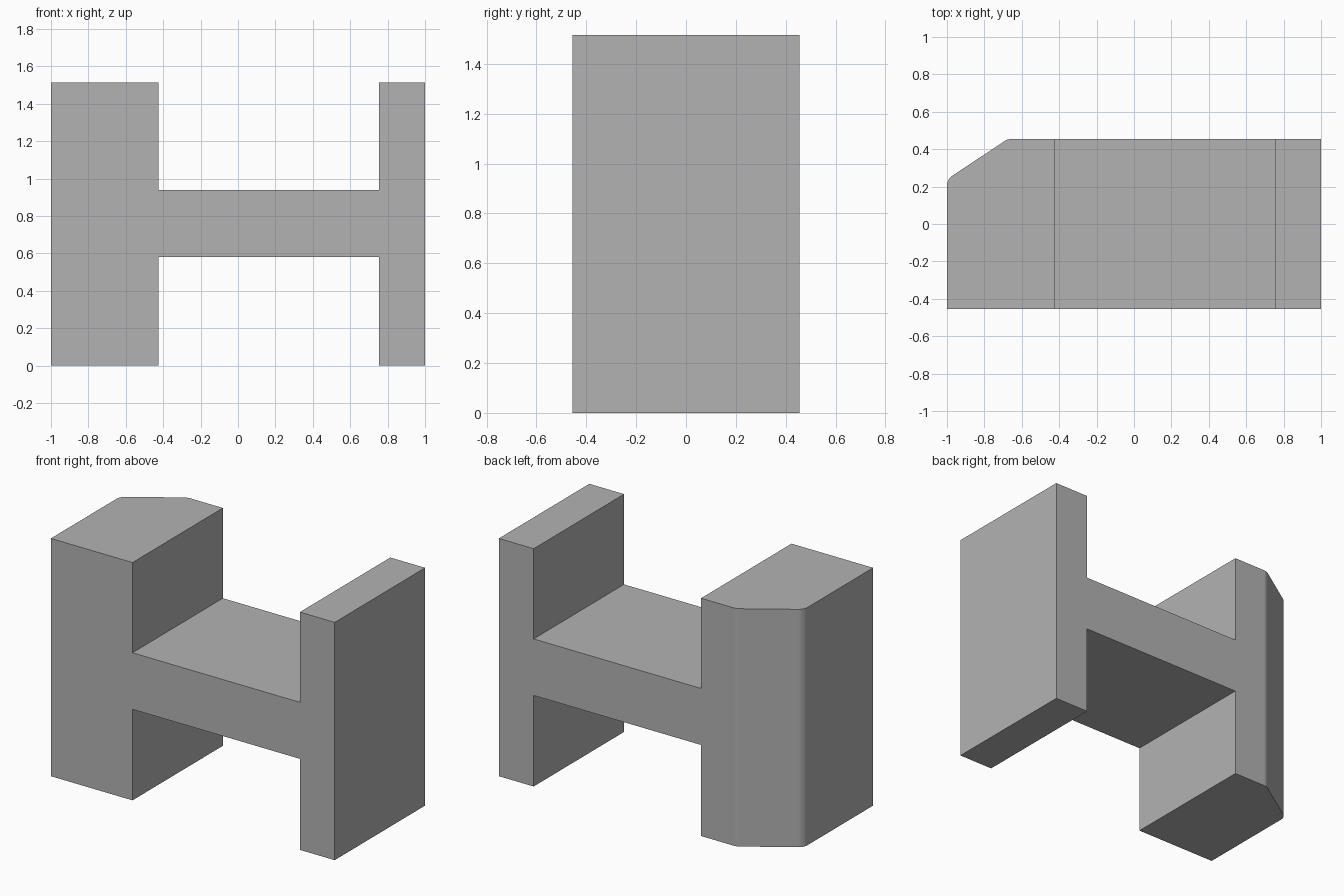
import bpy
import bmesh
from mathutils import Vector

cube = bpy.data.objects.get("Cube")
if cube:
    bpy.data.objects.remove(cube, do_unlink=True)

HALF_DEPTH = 0.455
HEIGHT = 1.515
BLOCK_X, SLAB_X = -0.425, 0.755       # inner faces of the two uprights
BAR_LOW, BAR_HIGH = 0.58, 0.94

# Plain grey material
grey = bpy.data.materials.new("plain_grey")
grey.use_nodes = True
colour = (0.45, 0.45, 0.45, 1)
grey.diffuse_color = colour
grey.node_tree.nodes["Principled BSDF"].inputs["Base Color"].default_value = colour

# H-shaped profile, extruded front to back
profile = [(-1, 0), (BLOCK_X, 0), (BLOCK_X, BAR_LOW), (SLAB_X, BAR_LOW),
           (SLAB_X, 0), (1, 0), (1, HEIGHT), (SLAB_X, HEIGHT),
           (SLAB_X, BAR_HIGH), (BLOCK_X, BAR_HIGH), (BLOCK_X, HEIGHT), (-1, HEIGHT)]
bm = bmesh.new()
face = bm.faces.new([bm.verts.new((x, -HALF_DEPTH, z)) for x, z in profile])
grown = bmesh.ops.extrude_face_region(bm, geom=[face], use_keep_orig=True)
new_verts = [g for g in grown["geom"] if isinstance(g, bmesh.types.BMVert)]
bmesh.ops.translate(bm, vec=(0, 2 * HALF_DEPTH, 0), verts=new_verts)

# Slanted cut across the back corner of the wide block
side = Vector((-1, 0.239, 0))
back = Vector((-0.674, HALF_DEPTH, 0))
slope = back - side
normal = Vector((-slope.y, slope.x, 0)).normalized()
cut = bmesh.ops.bisect_plane(bm, geom=bm.verts[:] + bm.edges[:] + bm.faces[:],
                             plane_co=side, plane_no=normal, clear_outer=True)
rim = [g for g in cut["geom_cut"] if isinstance(g, bmesh.types.BMEdge)]
bmesh.ops.contextual_create(bm, geom=rim)

# Rounded ends of the slanted face
for corner, offset in ((side, 0.032), (back, 0.018)):
    edges = [e for e in bm.edges
             if all((v.co.xy - corner.xy).length < 0.001 for v in e.verts)]
    bmesh.ops.bevel(bm, geom=edges, offset=offset, segments=6, profile=0.5,
                    affect='EDGES')

bmesh.ops.recalc_face_normals(bm, faces=bm.faces[:])
mesh = bpy.data.meshes.new("h_block")
bm.to_mesh(mesh)
bm.free()
mesh.materials.append(grey)
block = bpy.data.objects.new("h_block", mesh)
bpy.context.collection.objects.link(block)

# Smooth the rounded corners, keep every other edge crisp
bpy.ops.object.select_all(action='DESELECT')
block.select_set(True)
bpy.context.view_layer.objects.active = block
bpy.ops.object.shade_smooth_by_angle()
weighted = block.modifiers.new("weighted_normals", 'WEIGHTED_NORMAL')
weighted.keep_sharp = True
